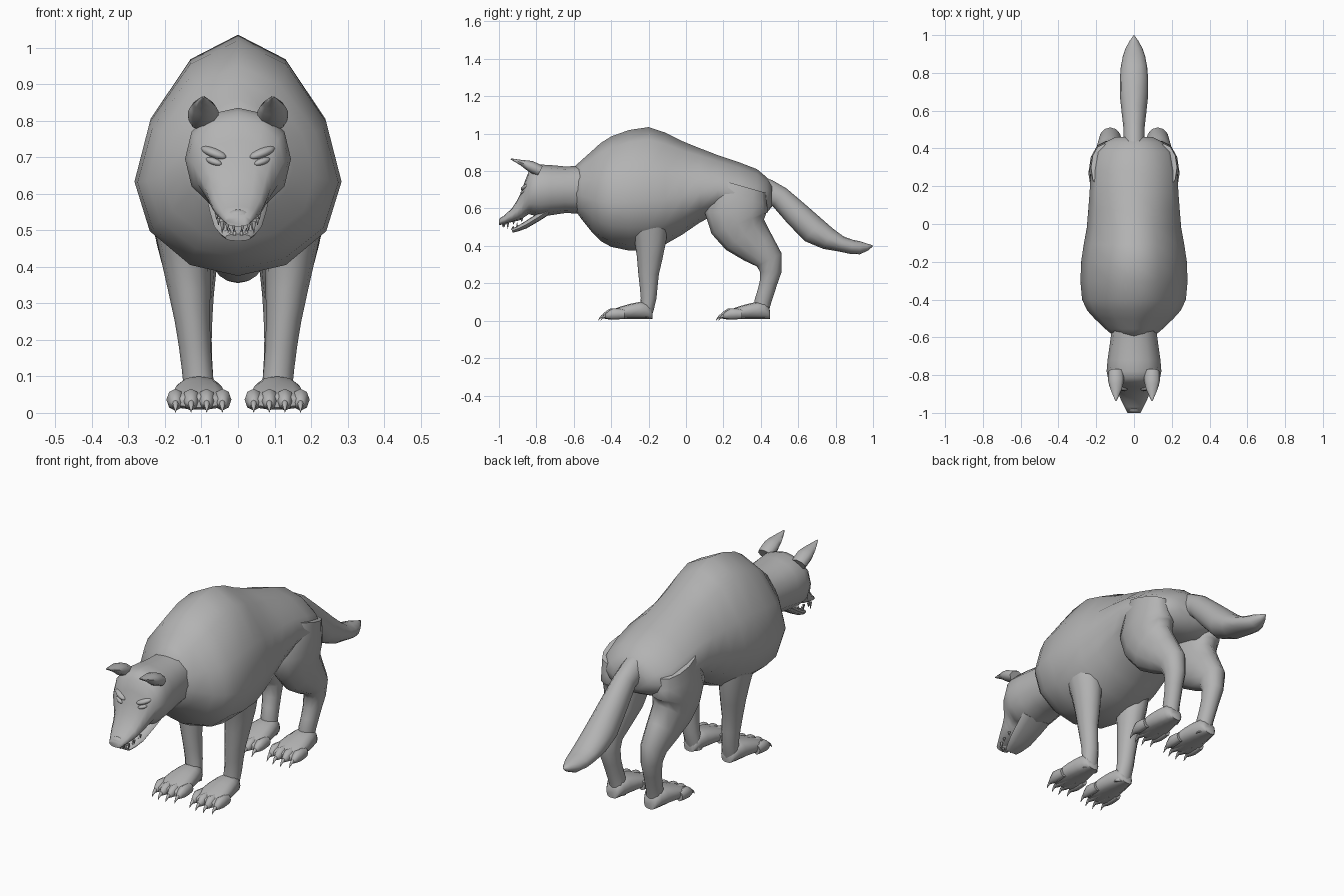
import bpy, bmesh, math
from mathutils import Vector, Matrix, Euler

cube = bpy.data.objects.get("Cube")
if cube:
    bpy.data.objects.remove(cube, do_unlink=True)

fur = bpy.data.materials.new("grey fur")
fur.use_nodes = True
fur.diffuse_color = (.45, .45, .45, 1)
fur.node_tree.nodes["Principled BSDF"].inputs["Base Color"].default_value = fur.diffuse_color


def finish_part(name, bm, mirror):
    """Turn the bmesh into a smooth-shaded object, optionally on both sides."""
    bmesh.ops.recalc_face_normals(bm, faces=bm.faces)
    mesh = bpy.data.meshes.new(name)
    bm.to_mesh(mesh)
    bm.free()
    mesh.materials.append(fur)
    mesh.shade_smooth()
    mesh.set_sharp_from_angle(angle=math.radians(65))
    part = bpy.data.objects.new(name, mesh)
    bpy.context.collection.objects.link(part)
    if mirror:
        part.modifiers.new("Mirror", "MIRROR").use_mirror_merge = False


def smooth_path(keys, steps):
    """Catmull-Rom curve through the key rings."""
    keys = [Vector(k) for k in keys]
    padded = [keys[0]] + keys + [keys[-1]]
    path = []
    for before, start, end, after in zip(padded, padded[1:], padded[2:], padded[3:]):
        leave, arrive = (end - before) / 2, (after - start) / 2
        for s in range(steps):
            t = s / steps
            ease = t * t * (3 - 2 * t)
            path.append(start.lerp(end, ease)
                        + leave * t * (1 - t) ** 2 - arrive * t * t * (1 - t))
    return path + [keys[-1]]


def loft(name, keys, x=0, lean=0, shift=0, upright=False, power=2, sag=0,
         sides=12, steps=2, mirror=False):
    """Skin rings (y, z, half width, half height) strung along a side-view path.
    lean moves the path outward with height; sag lowers the widest line."""
    path = smooth_path(keys, steps)
    bm = bmesh.new()
    rings = []
    for i, (y, z, width, height) in enumerate(path):
        up = Vector((0, 0, 1))
        if not upright:
            ahead, behind = path[min(i + 1, len(path) - 1)], path[max(i - 1, 0)]
            along = ahead - behind
            up = Vector((0, -along[1], along[0])).normalized()
        centre = Vector((x + lean * z, y + shift, z))
        ring = []
        for n in range(sides):
            angle = math.tau * n / sides
            across, rise = [math.copysign(abs(v) ** (2 / power), v)
                            for v in (math.sin(angle), math.cos(angle))]
            rise -= sag * (1 - rise * rise)
            ring.append(bm.verts.new(centre + Vector((across * width, 0, 0)) + up * rise * height))
        rings.append(ring)
    for ring, following in zip(rings, rings[1:]):
        for n in range(sides):
            bm.faces.new((ring[n - 1], ring[n], following[n], following[n - 1]))
    bm.faces.new(rings[0])
    bm.faces.new(rings[-1])
    finish_part(name, bm, mirror)


def blob(name, centre, radii, turn=(0, 0, 0), mirror=False):
    """Ellipsoid turned by degrees."""
    rotation = Euler([math.radians(d) for d in turn])
    bm = bmesh.new()
    bmesh.ops.create_uvsphere(bm, u_segments=12, v_segments=8, radius=1,
                              matrix=Matrix.LocRotScale(centre, rotation, radii))
    finish_part(name, bm, mirror)


def paw(prefix, shift):
    """Pair of feet with four clawed toes each."""
    middle = .107
    loft(prefix + "_paw", [(-.18, .03, .03, .02), (-.21, .055, .05, .045),
                           (-.3, .05, .07, .04), (-.39, .035, .078, .026),
                           (-.42, .03, .06, .015)],
         x=middle, shift=shift, upright=True, power=2.5, mirror=True)
    for n in range(4):
        side = (n - 1.5) / 1.5
        place = dict(x=middle + side * .064, shift=shift + .02 * abs(side),
                     upright=True, sides=8, mirror=True)
        loft(f"{prefix}_toe_{n + 1}", [(-.35, .035, .02, .025), (-.41, .036, .025, .03),
                                       (-.45, .025, .01, .012)], **place)
        loft(f"{prefix}_claw_{n + 1}", [(-.43, .03, .01, .012), (-.46, .022, .007, .008),
                                        (-.476, .002, .001, .001)], **place)


# Torso with shoulder hump, from rump to neck
loft("torso", [
    (.46, .67, .1, .06),
    (.38, .68, .21, .13),
    (.17, .73, .235, .155),
    (-.02, .71, .25, .25),
    (-.2, .705, .28, .33),
    (-.4, .69, .275, .295),
    (-.5, .69, .21, .22),
    (-.6, .71, .1, .11)], upright=True, power=1.8, sag=.2)

# Neck, skull and upper muzzle
loft("head", [
    (-.5, .7, .11, .13),
    (-.65, .7, .13, .125),
    (-.78, .695, .145, .14),
    (-.84, .685, .125, .115),
    (-.88, .615, .09, .075),
    (-.93, .565, .07, .037),
    (-1, .525, .035, .015)], upright=True, power=2.2)
loft("lower_jaw", [
    (-.74, .585, .085, .02),
    (-.86, .51, .065, .018),
    (-.93, .48, .035, .01)], power=2.4)
blob("nose", (0, -.977, .535), (.036, .022, .022))
blob("eye", (.066, -.868, .688), (.026, .014, .01), (0, -18, 28), mirror=True)
blob("brow", (.066, -.855, .712), (.042, .024, .014), (0, -20, 28), mirror=True)
loft("ear", [
    (-.78, .8, .04, .03),
    (-.83, .825, .042, .03),
    (-.88, .845, .028, .015),
    (-.937, .865, .003, .003)], x=.095, sides=8, mirror=True)

# Teeth along both lips, longest at the fangs
for n in range(5):
    t = n / 4
    x, y = .012 + .046 * math.sin(t * 1.5), -.978 + .1 * t * t
    lip, tall = .516 + .03 * t * t, .032 if n == 2 else .018
    for row, side, back, base, tip in (("upper", x, y, lip, lip - tall),
                                       ("lower", x * .8, y + .05, lip - .03, lip - .03 + tall)):
        loft(f"{row}_tooth_{n + 1}", [(back, base, .007, .007), (back, tip, .001, .001)],
             x=side, sides=6, steps=1, mirror=True)

# Legs, from the body down to the ankle
loft("front_leg", [
    (-.21, .62, .09, .12),
    (-.19, .43, .07, .085),
    (-.2, .25, .048, .055),
    (-.2, .12, .042, .042),
    (-.215, .02, .042, .03)], x=.1, lean=.1, mirror=True)
loft("hind_leg", [
    (.3, .72, .07, .13),
    (.27, .58, .095, .17),
    (.315, .46, .085, .13),
    (.445, .325, .06, .075),
    (.44, .2, .044, .047),
    (.41, .1, .04, .045),
    (.405, .02, .04, .03)], x=.1, lean=.08, mirror=True)
paw("front", 0)
paw("hind", .63)

# Tail sweeping down and back
loft("tail", [
    (.4, .7, .06, .07),
    (.5, .66, .055, .06),
    (.68, .485, .075, .075),
    (.83, .41, .07, .042),
    (.93, .39, .045, .035),
    (.997, .4, .004, .004)])
